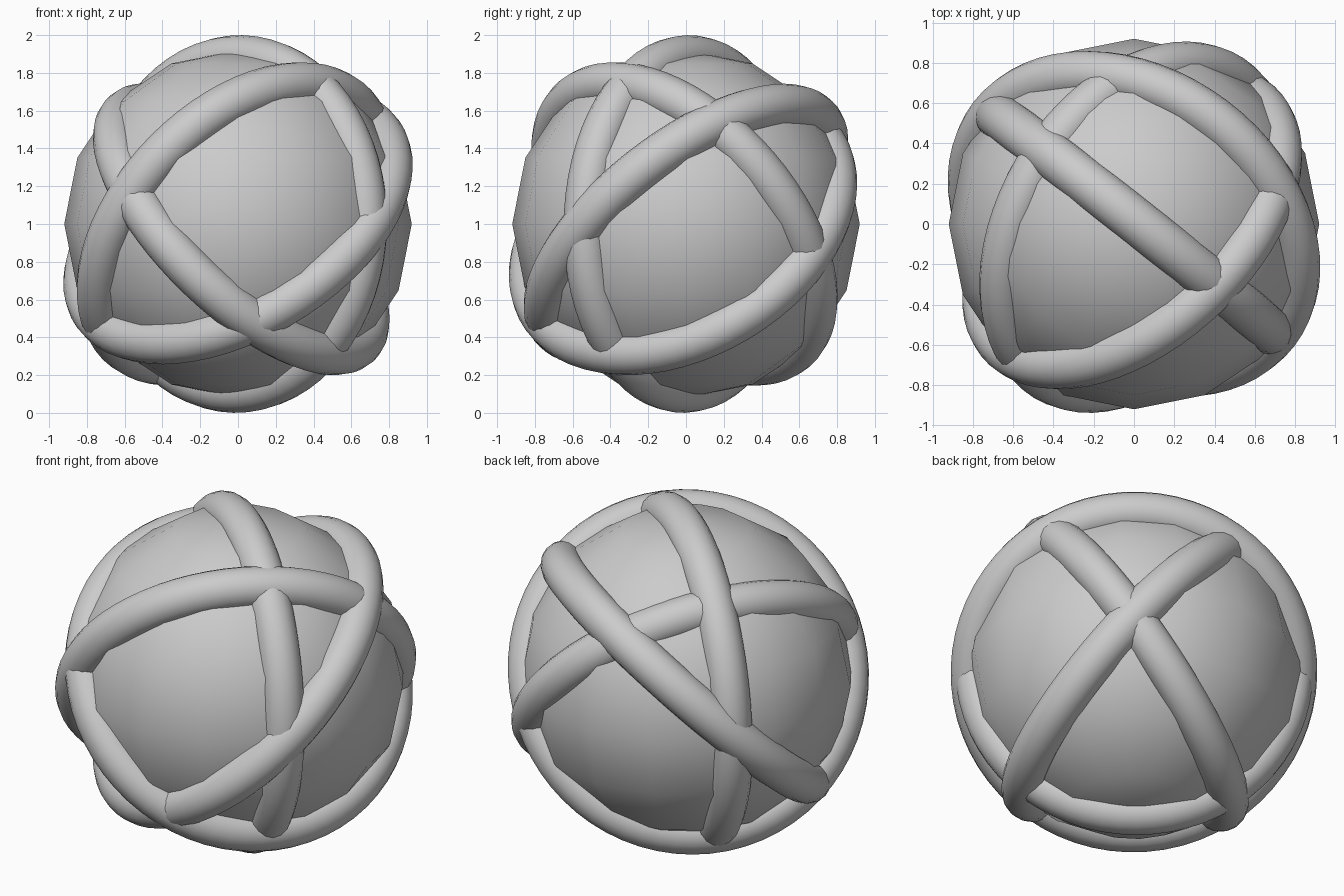
import bpy, math
from mathutils import Vector

if "Cube" in bpy.data.objects:
    bpy.data.objects.remove(bpy.data.objects["Cube"])

CENTRE = Vector((0, 0, 1))
TUBE = 0.116

# Inner ball
bpy.ops.mesh.primitive_uv_sphere_add(segments=16, ring_count=8, radius=0.92, location=CENTRE)
ball = bpy.context.object
ball.name = "inner_ball"
bpy.ops.object.shade_smooth()


def band(name, normal, base, lean, lean_dir, bulge, bulge_dir):
    """Round tube running around the ball, with a gently varying distance from the centre."""
    n = Vector(normal).normalized()
    a = n.orthogonal().normalized()
    b = n.cross(a)
    ld, bd = Vector(lean_dir).normalized(), Vector(bulge_dir).normalized()
    steps, sides = 64, 16
    verts, faces = [], []
    for i in range(steps):
        t = 2 * math.pi * i / steps
        u = a * math.cos(t) + b * math.sin(t)
        r = base + lean * u.dot(ld) + bulge * u.dot(bd) ** 2
        for j in range(sides):
            p = 2 * math.pi * j / sides
            verts.append(u * (r + TUBE * math.cos(p)) + n * TUBE * math.sin(p))
            i2, j2 = (i + 1) % steps, (j + 1) % sides
            faces.append((i * sides + j, i2 * sides + j, i2 * sides + j2, i * sides + j2))
    mesh = bpy.data.meshes.new(name)
    mesh.from_pydata(verts, [], faces)
    mesh.polygons.foreach_set("use_smooth", [True] * len(faces))
    mesh.update()
    ob = bpy.data.objects.new(name, mesh)
    ob.location = CENTRE
    bpy.context.collection.objects.link(ob)


# Four woven bands, each tilted its own way
band("woven_band_1", (-0.56, 0.61, 0.56), 0.875, 0.015, (-0.68, -0.23, 0.2), 0.02, (0.43, -0.35, 0.72))
band("woven_band_2", (0.645, -0.39, 0.66), 0.875, 0.035, (0.45, -0.42, -0.69), 0, (0, 0, 1))
band("woven_band_3", (-0.42, -0.55, 0.72), 0.885, 0, (0, 0, 1), 0.02, (0.5, 0.45, 0.6))
band("woven_band_4", (-0.62, -0.785, 0.02), 0.86, 0, (0, 0, 1), 0.024, (0, 0, 1))
